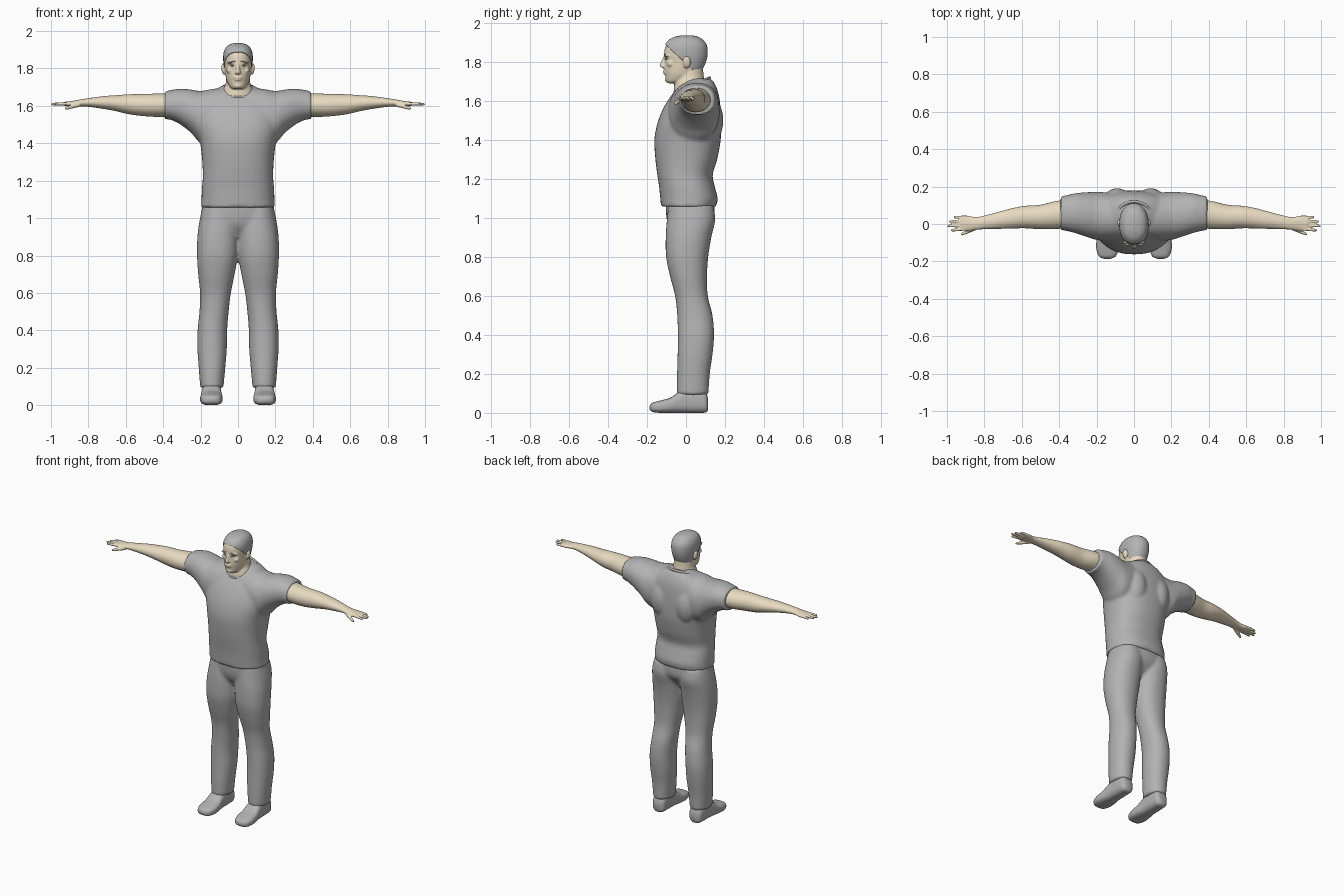
import bpy, bmesh, math
from mathutils import Matrix, Vector

if "Cube" in bpy.data.objects:
    bpy.data.objects.remove(bpy.data.objects["Cube"])


def make_material(name, rgb):
    m = bpy.data.materials.new(name)
    m.use_nodes = True
    m.diffuse_color = (*rgb, 1)
    m.node_tree.nodes["Principled BSDF"].inputs["Base Color"].default_value = (*rgb, 1)
    return m


GREY = make_material("plain grey", (0.45, 0.45, 0.45))
SKIN = make_material("warm skin", (0.80, 0.70, 0.53))


def spline(p0, p1, p2, p3, f):
    return [0.5 * (2 * b + (c - a) * f + (2 * a - 5 * b + 4 * c - d) * f * f
                   + (3 * b - a - 3 * c + d) * f ** 3)
            for a, b, c, d in zip(p0, p1, p2, p3)]


def loft(bm, axis, sections, mirror=False, power=1.0, pad=0.0, sides=40, steps=6):
    """Skin oval sections (position, low a, high a, low b, high b) along an axis."""
    n = len(sections)
    path = []
    for i in range(n - 1):
        pts = [sections[min(max(i + k, 0), n - 1)] for k in (-1, 0, 1, 2)]
        path += [spline(*pts, s / steps) for s in range(steps)]
    path.append(sections[-1])
    for sign in ((1, -1) if mirror else (1,)):
        rings = []
        for t, a0, a1, b0, b1 in path:
            ring = []
            for k in range(sides):
                ang = math.tau * k / sides
                c, s = math.cos(ang), math.sin(ang)
                a = (a0 + a1) / 2 + ((a1 - a0) / 2 + pad) * math.copysign(abs(c) ** power, c)
                b = (b0 + b1) / 2 + ((b1 - b0) / 2 + pad) * math.copysign(abs(s) ** power, s)
                x, y, z = {"x": (t, a, b), "y": (a, t, b), "z": (a, b, t + pad)}[axis]
                ring.append(bm.verts.new((sign * x, y, z)))
            rings.append(ring)
        for r, q in zip(rings, rings[1:]):
            for k in range(sides):
                j = (k + 1) % sides
                bm.faces.new((r[k], r[j], q[j], q[k]))
        bm.faces.new(rings[0])
        bm.faces.new(rings[-1])


def ellipsoid(bm, centre, radii, mirror=False, tilt=0.0):
    for sign in ((1, -1) if mirror else (1,)):
        x, y, z = centre
        mat = (Matrix.Translation((sign * x, y, z)) @ Matrix.Rotation(sign * tilt, 4, "Y")
               @ Matrix.Diagonal((*radii, 1)))
        bmesh.ops.create_uvsphere(bm, u_segments=24, v_segments=14, radius=1, matrix=mat)


def finish(bm, name, material, voxel=None, smooth=4):
    """Turn the bmesh into an object; a voxel size fuses its parts into one skin."""
    bmesh.ops.recalc_face_normals(bm, faces=bm.faces)
    for f in bm.faces:
        f.smooth = True
    mesh = bpy.data.meshes.new(name)
    bm.to_mesh(mesh)
    bm.free()
    mesh.materials.append(material)
    ob = bpy.data.objects.new(name, mesh)
    bpy.context.collection.objects.link(ob)
    if voxel:
        m = ob.modifiers.new("fuse", "REMESH")
        m.mode = "VOXEL"
        m.voxel_size = voxel
        m.use_smooth_shade = True
        s = ob.modifiers.new("soften", "SMOOTH")
        s.factor = 0.5
        s.iterations = smooth
    return ob


# Shirt: torso, shoulder blades and sleeves
bm = bmesh.new()
torso = [(1.057, .197, -.128, .155), (1.10, .195, -.132, .162), (1.16, .193, -.138, .148),
         (1.22, .188, -.147, .137), (1.30, .191, -.157, .16), (1.40, .202, -.162, .178),
         (1.48, .22, -.148, .18), (1.55, .225, -.122, .178), (1.61, .21, -.088, .172),
         (1.66, .165, -.05, .16), (1.70, .10, -.01, .14), (1.715, .06, .02, .12)]
loft(bm, "z", [(z, -w, w, f, b) for z, w, f, b in torso], power=.86)
ellipsoid(bm, (.09, .11, 1.50), (.08, .082, .13), mirror=True)
loft(bm, "x", [(.06, -.08, .16, 1.42, 1.70), (.14, -.09, .168, 1.39, 1.69),
               (.20, -.085, .172, 1.40, 1.68), (.25, -.07, .17, 1.455, 1.687),
               (.31, -.05, .165, 1.502, 1.692), (.36, -.037, .154, 1.526, 1.684),
               (.392, -.032, .148, 1.528, 1.678)], mirror=True, power=.92)
finish(bm, "shirt", GREY, .010, 4)

# Collar band, tilted up towards the back
bpy.ops.mesh.primitive_torus_add(major_radius=.095, minor_radius=.008, major_segments=48,
                                 minor_segments=10, location=(0, .032, 1.682),
                                 rotation=(math.radians(22), 0, 0))
collar = bpy.context.object
collar.name = "collar"
collar.data.materials.append(GREY)
bpy.ops.object.shade_smooth()

# Trousers: hips and legs
bm = bmesh.new()
loft(bm, "z", [(.90, -.10, .10, -.05, .07), (.95, -.18, .18, -.085, .115),
               (1.0, -.198, .198, -.10, .145), (1.08, -.188, .188, -.105, .145)], power=.9)
loft(bm, "z", [(.092, .078, .202, -.047, .115), (.20, .068, .21, -.046, .122),
               (.30, .06, .217, -.043, .136), (.40, .058, .216, -.042, .144),
               (.50, .05, .206, -.045, .136), (.60, .038, .203, -.056, .112),
               (.70, .018, .213, -.082, .108), (.80, .001, .219, -.102, .114),
               (.90, -.004, .217, -.104, .13), (.99, -.004, .205, -.098, .15),
               (1.06, .01, .19, -.09, .14)], mirror=True, power=.92)
finish(bm, "trousers", GREY, .010, 4)

# Shoes
bm = bmesh.new()
loft(bm, "y", [(-.186, .125, .16, .018, .036), (-.172, .097, .188, .005, .052),
               (-.13, .083, .202, 0, .064), (-.08, .083, .2, 0, .078),
               (-.04, .088, .195, 0, .105), (0, .09, .192, 0, .122), (.06, .092, .19, 0, .122),
               (.10, .097, .184, .002, .105), (.114, .115, .166, .015, .07)],
     mirror=True, power=.72)
finish(bm, "shoes", GREY)

# Arms with palms, fingers and thumbs
bm = bmesh.new()
loft(bm, "x", [(.33, -.02, .135, 1.545, 1.668), (.42, -.027, .122, 1.541, 1.666),
               (.50, -.028, .103, 1.545, 1.664), (.58, -.023, .097, 1.555, 1.662),
               (.65, -.024, .085, 1.571, 1.657), (.72, -.026, .066, 1.584, 1.652),
               (.80, -.028, .045, 1.595, 1.641), (.85, -.032, .037, 1.597, 1.633),
               (.89, -.037, .045, 1.597, 1.626), (.925, -.034, .045, 1.60, 1.622),
               (.935, -.026, .037, 1.605, 1.618)], mirror=True)


def finger(start, end, radius):
    a, b = Vector(start), Vector(end)
    rows = []
    for f, r in ((0, 1.1), (.5, 1), (.88, .85), (.97, .6), (1, .2)):
        p, r = a.lerp(b, f), r * radius
        rows.append((p.x, p.y - r, p.y + r, p.z - r, p.z + r))
    loft(bm, "x", rows, mirror=True, sides=16)


for y0, y1, tip in ((-.026, -.034, .98), (-.006, -.011, 1.0), (.015, .013, .99), (.035, .037, .965)):
    finger((.90, y0, 1.612), (tip, y1, 1.609), .0085)
finger((.845, -.022, 1.607), (.925, -.056, 1.586), .0105)
finish(bm, "arms", SKIN, .0042, 3)

# Head and neck with facial features
skull = [(1.69, .022, -.092, -.04), (1.70, .042, -.102, .0), (1.73, .059, -.107, .055),
         (1.76, .066, -.111, .082), (1.80, .071, -.109, .10), (1.84, .075, -.112, .107),
         (1.88, .073, -.105, .103), (1.91, .060, -.082, .082), (1.926, .038, -.048, .053),
         (1.932, .012, -.012, .02)]
skull = [(z, -w, w, f, b) for z, w, f, b in skull]
bm = bmesh.new()
loft(bm, "z", skull, power=.93)
loft(bm, "z", [(1.60, -.10, .10, -.05, .13), (1.65, -.098, .098, -.062, .122),
               (1.685, -.083, .083, -.06, .108), (1.72, -.066, .066, -.055, .092),
               (1.80, -.06, .06, -.05, .085)])
loft(bm, "z", [(1.768, -.008, .008, -.118, -.09), (1.775, -.017, .017, -.132, -.09),
               (1.79, -.012, .012, -.133, -.09), (1.82, -.008, .008, -.119, -.09),
               (1.835, -.006, .006, -.112, -.09)], sides=16)
ellipsoid(bm, (0, -.106, 1.752), (.024, .013, .006))
ellipsoid(bm, (0, -.105, 1.741), (.021, .012, .006))
ellipsoid(bm, (0, -.094, 1.707), (.022, .015, .013))
ellipsoid(bm, (.03, -.094, 1.832), (.027, .018, .007), mirror=True, tilt=.1)
ellipsoid(bm, (.042, -.078, 1.79), (.02, .02, .018), mirror=True)
ellipsoid(bm, (.078, .004, 1.797), (.011, .019, .03), mirror=True, tilt=.12)
finish(bm, "head", SKIN, .005, 2)

# Close-cropped hair: a padded skull trimmed by a sloping hairline and a nape line
bm = bmesh.new()
loft(bm, "z", skull, power=.93, pad=.004)
for point, normal in (((0, 0, 1.79), (0, .93, 1)), ((0, 0, 1.735), (0, 0, 1))):
    bmesh.ops.bisect_plane(bm, geom=bm.verts[:] + bm.edges[:] + bm.faces[:],
                           plane_co=point, plane_no=normal, clear_inner=True)
hair = finish(bm, "hair", GREY)
shell = hair.modifiers.new("thickness", "SOLIDIFY")
shell.thickness = .008
shell.offset = -1

# Eyebrows and eyes
bm = bmesh.new()
ellipsoid(bm, (.031, -.1085, 1.836), (.02, .006, .003), mirror=True, tilt=.1)
finish(bm, "eyebrows", GREY)
bm = bmesh.new()
ellipsoid(bm, (.03, -.1, 1.816), (.011, .009, .0045), mirror=True)
finish(bm, "eyes", GREY)
